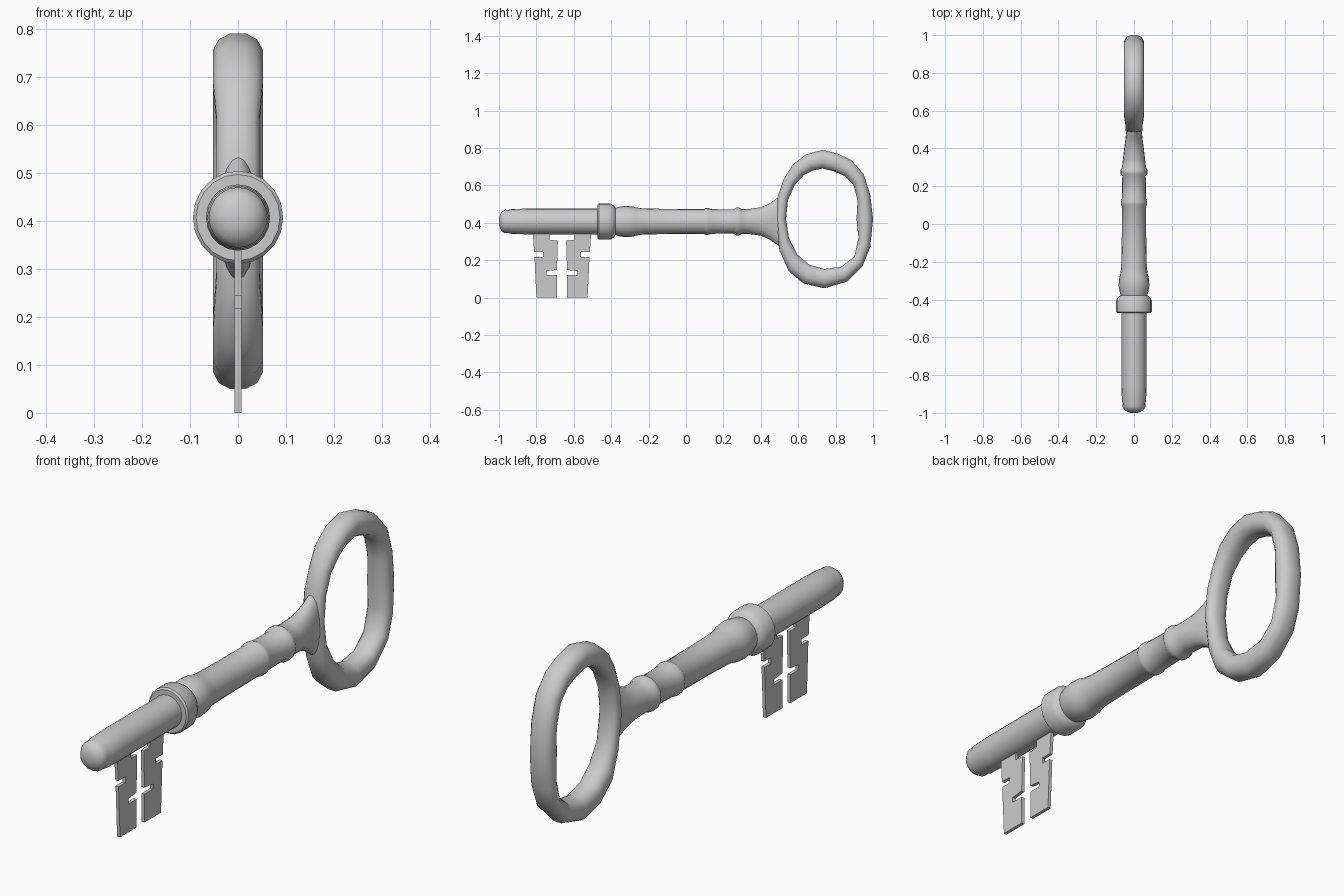
import bpy, bmesh
from math import sin, cos, pi, copysign
from mathutils import Vector

if "Cube" in bpy.data.objects:
    bpy.data.objects.remove(bpy.data.objects["Cube"])

AXIS_Z = 0.407


def finish(name, bm, smooth=True):
    bmesh.ops.recalc_face_normals(bm, faces=bm.faces)
    me = bpy.data.meshes.new(name)
    bm.to_mesh(me)
    bm.free()
    ob = bpy.data.objects.new(name, me)
    bpy.context.collection.objects.link(ob)
    if smooth:
        bpy.ops.object.select_all(action='DESELECT')
        ob.select_set(True)
        bpy.context.view_layer.objects.active = ob
        bpy.ops.object.shade_smooth_by_angle(angle=0.7)
    return ob


def loft(name, rings, closed=False):
    """Skin a list of vertex rings; closed joins last to first, else caps."""
    bm = bmesh.new()
    vs = [[bm.verts.new(p) for p in r] for r in rings]
    n = len(vs[0])
    pairs = list(zip(vs, vs[1:])) + ([(vs[-1], vs[0])] if closed else [])
    for a, b in pairs:
        for i in range(n):
            j = (i + 1) % n
            bm.faces.new((a[i], a[j], b[j], b[i]))
    if not closed:
        bm.faces.new(vs[0])
        bm.faces.new(vs[-1])
    return finish(name, bm)


# Shaft with tip, collar, bulge, two thin rings and a neck flaring into the bow
# (y, vertical radius, sideways radius)
profile = [
    (-1.0, .018), (-.995, .036), (-.985, .052), (-.968, .063), (-.95, .062),
    (-.935, .066), (-.85, .069), (-.472, .069), (-.472, .090), (-.465, .097),
    (-.405, .097), (-.385, .085), (-.378, .073), (-.355, .079), (-.325, .084),
    (-.29, .082), (-.265, .075), (-.23, .070), (-.10, .067), (.095, .066),
    (.105, .072), (.118, .072), (.135, .066), (.255, .064), (.268, .074),
    (.285, .074), (.298, .066), (.34, .067, .059), (.40, .076, .052),
    (.445, .095, .046), (.48, .12, .042), (.505, .135, .038), (.525, .12, .028),
]
N = 20
shaft = []
for y, rz, *rest in profile:
    rx = rest[0] if rest else rz * 0.97
    shaft.append([(rx * cos(2 * pi * i / N), y, AXIS_Z + rz * sin(2 * pi * i / N))
                  for i in range(N)])
loft("shaft", shaft)

# Bow: matching outer and inner outline points (outer y, z, inner y, z)
outline = [
    (.73, .79, .73, .69), (.81, .77, .79, .675), (.885, .735, .85, .65),
    (.95, .66, .895, .605), (.985, .55, .917, .52), (1.0, .42, .912, .42),
    (.985, .27, .922, .32), (.945, .17, .90, .22), (.86, .085, .83, .165),
    (.74, .05, .74, .153), (.63, .075, .66, .175), (.55, .14, .595, .23),
    (.50, .25, .55, .32), (.475, .42, .535, .42), (.49, .54, .545, .52),
    (.52, .63, .58, .60), (.57, .71, .63, .655), (.64, .765, .68, .68),
]
M = 12
bow = []
for oy, oz, iy, iz in outline:
    o, i_ = Vector((0, oy, oz)), Vector((0, iy, iz))
    mid, half = (o + i_) / 2, (o - i_) / 2
    width = .052 if oy > .54 else .045
    ring = []
    for k in range(M):
        a = 2 * pi * (k + .5) / M
        c, s = [copysign(abs(v / cos(pi / M)) ** .85, v) for v in (cos(a), sin(a))]
        ring.append(mid + half * c + Vector((width * s, 0, 0)))
    bow.append(ring)
loft("bow", bow, closed=True)

# Two thin notched bits, mirrored about a line across the shaft
bit = [
    (-.82, .36), (-.812, .243), (-.765, .243), (-.765, .218), (-.81, .218),
    (-.80, 0), (-.69, 0), (-.69, .12), (-.745, .12), (-.745, .142),
    (-.69, .148), (-.685, .305), (-.728, .308), (-.728, .36),
]
MID = -.663
T = .007
for name, sign in (("bit_front", 1), ("bit_rear", -1)):
    bm = bmesh.new()
    face = bm.faces.new([bm.verts.new((-T, MID + sign * (y - MID), z)) for y, z in bit])
    ext = bmesh.ops.extrude_face_region(bm, geom=[face], use_keep_orig=True)
    bmesh.ops.translate(bm, vec=(2 * T, 0, 0),
                        verts=[g for g in ext["geom"] if isinstance(g, bmesh.types.BMVert)])
    finish(name, bm, smooth=False)
